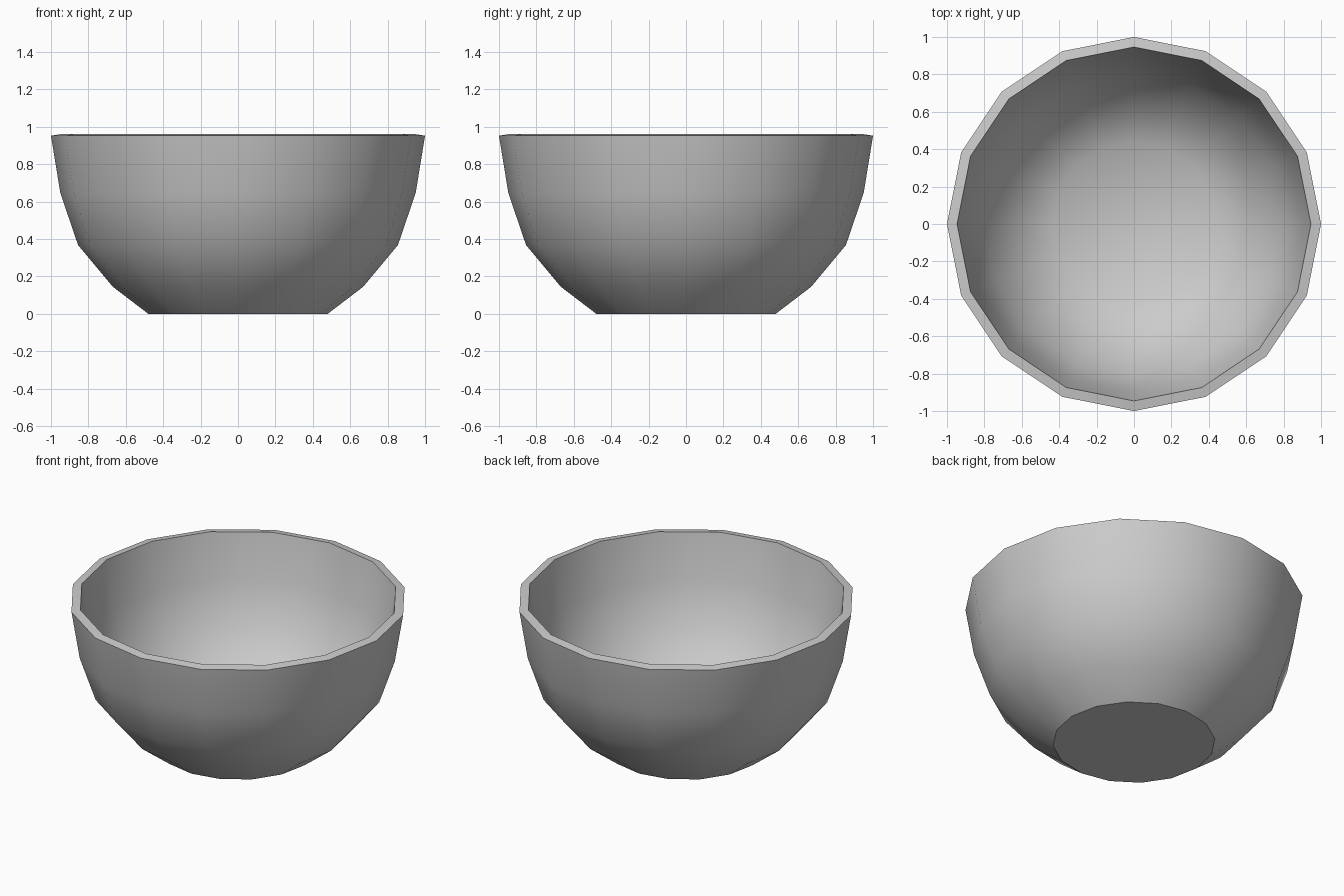
import bpy, bmesh, math

if "Cube" in bpy.data.objects:
    bpy.data.objects.remove(bpy.data.objects["Cube"])

SIDES = 16

# Outer wall from base to rim, then inner wall back down (radius, height)
profile = [
    (0.48, 0.0), (0.67, 0.145), (0.855, 0.367), (0.95, 0.646), (1.0, 0.952),
    (0.946, 0.961), (0.896, 0.66), (0.806, 0.395), (0.63, 0.187), (0.44, 0.068),
]

bm = bmesh.new()
rings = []
for r, z in profile:
    rings.append([bm.verts.new((r * math.cos(2 * math.pi * i / SIDES),
                                r * math.sin(2 * math.pi * i / SIDES), z))
                  for i in range(SIDES)])

# Walls and rim
for a, b in zip(rings, rings[1:]):
    for i in range(SIDES):
        j = (i + 1) % SIDES
        bm.faces.new((a[i], a[j], b[j], b[i]))

# Flat foot underneath
bm.faces.new(rings[0][::-1])

# Slightly dished inner floor
centre = bm.verts.new((0, 0, 0.04))
for i in range(SIDES):
    bm.faces.new((rings[-1][i], rings[-1][(i + 1) % SIDES], centre))

bmesh.ops.recalc_face_normals(bm, faces=bm.faces)
mesh = bpy.data.meshes.new("bowl")
bm.to_mesh(mesh)
bm.free()

bowl = bpy.data.objects.new("bowl", mesh)
bpy.context.collection.objects.link(bowl)
bpy.context.view_layer.objects.active = bowl
bowl.select_set(True)
bpy.ops.object.shade_smooth_by_angle(angle=math.radians(30))
